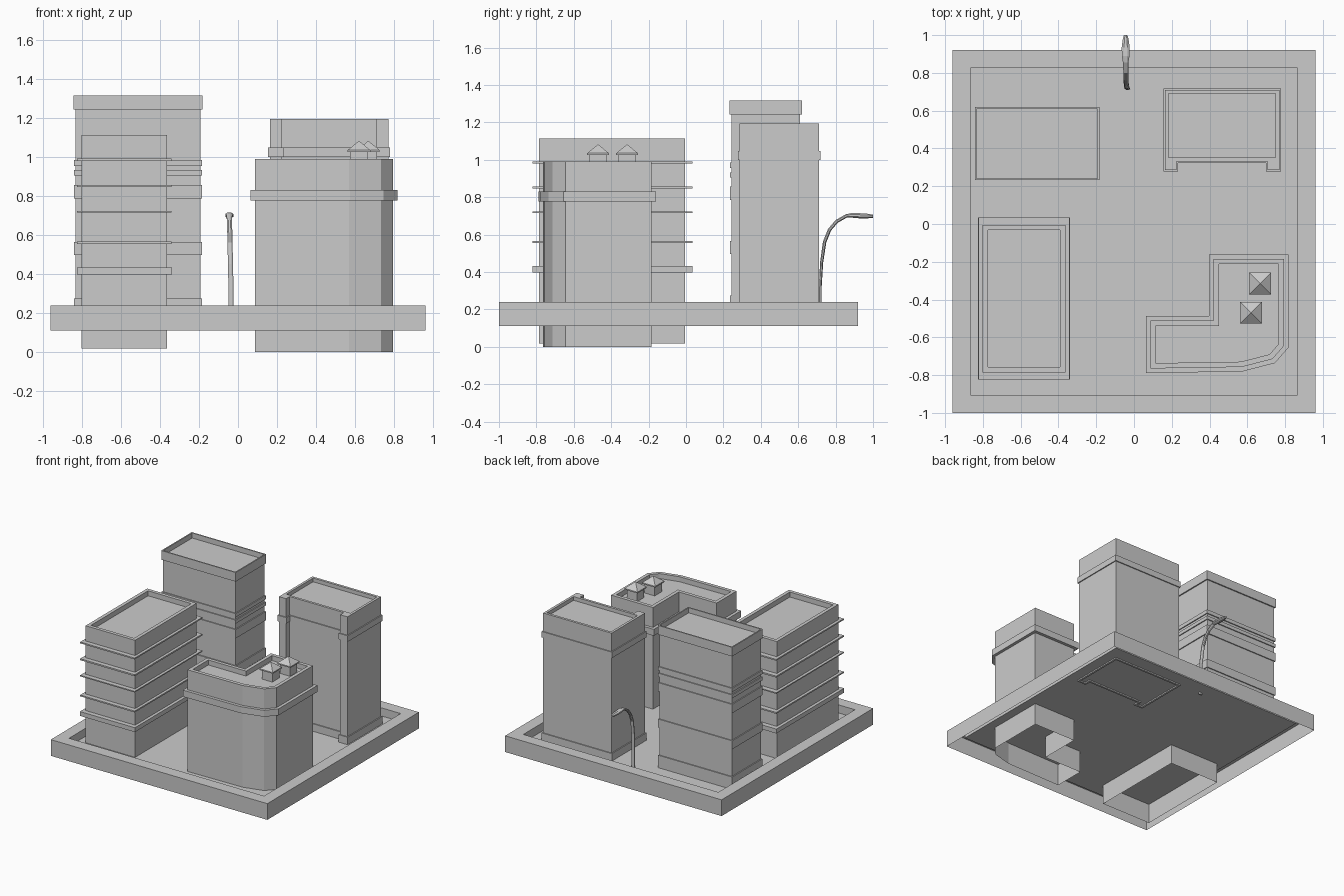
import bpy, bmesh, math
from mathutils import Vector

if "Cube" in bpy.data.objects:
    bpy.data.objects.remove(bpy.data.objects["Cube"])

FLOOR = 0.175


def loft(name, loops, cap_start=False, cap_end=True, closed=False):
    """Skin a stack of equal-length point loops into one mesh."""
    bm = bmesh.new()
    rows = [[bm.verts.new(p) for p in loop] for loop in loops]
    pairs = list(zip(rows, rows[1:])) + ([(rows[-1], rows[0])] if closed else [])
    n = len(rows[0])
    for a, b in pairs:
        for i in range(n):
            j = (i + 1) % n
            bm.faces.new((a[i], a[j], b[j], b[i]))
    if cap_start:
        bm.faces.new(rows[0][::-1])
    if cap_end and not closed:
        bm.faces.new(rows[-1])
    if closed or cap_start:
        bmesh.ops.recalc_face_normals(bm, faces=bm.faces[:])
    me = bpy.data.meshes.new(name)
    bm.to_mesh(me)
    bm.free()
    ob = bpy.data.objects.new(name, me)
    bpy.context.collection.objects.link(ob)
    return ob


def rect(x0, x1, y0, y1):
    return [(x0, y0), (x1, y0), (x1, y1), (x0, y1)]


def grow(poly, d):
    """Offset a counter-clockwise outline outward by d with mitred corners."""
    out = []
    for i, p in enumerate(poly):
        p, a, b = Vector(p), Vector(poly[i - 1]), Vector(poly[(i + 1) % len(poly)])
        e1, e2 = (p - a).normalized(), (b - p).normalized()
        n1, n2 = Vector((e1.y, -e1.x)), Vector((e2.y, -e2.x))
        out.append(tuple(p + (n1 + n2) * (d / (1 + n1.dot(n2)))))
    return out


def at(poly, z):
    return [(x, y, z) for x, y in poly]


def shell(name, poly, z0, z1, wall, depth):
    """Open-bottomed walls with a parapet and a sunken top."""
    inner = grow(poly, -wall)
    return loft(name, [at(poly, z0), at(poly, z1), at(inner, z1), at(inner, z1 - depth)])


def band(name, poly, d, z0, z1, inner=0.004):
    """Ring that wraps around a wall outline."""
    o, i = grow(poly, d), grow(poly, -inner)
    return loft(name, [at(o, z0), at(o, z1), at(i, z1), at(i, z0)], closed=True)


# Ground tray with raised rim
shell("base_tray", rect(-0.96, 0.96, -1.0, 0.92), 0.11, 0.24, 0.095, 0.24 - FLOOR)

# Front left block with floor ledges
p = rect(-0.802, -0.363, -0.785, -0.005)
shell("ledge_block", p, 0.018, 1.113, 0.028, 0.04)
for k, (a, b) in enumerate([(0.398, 0.433), (0.555, 0.566), (0.715, 0.724),
                            (0.845, 0.857), (0.98, 0.991)]):
    band(f"ledge_{k}", p, 0.024 if k == 0 else 0.022, a, b)
    if k:  # deeper lips at the front and back
        for y0, y1 in ((-0.822, -0.785), (-0.005, 0.035)):
            q = rect(-0.824, -0.341, y0, y1)
            loft(f"ledge_lip_{k}", [at(q, a), at(q, b)], cap_start=True)
    else:
        for y0, y1 in ((-0.822, -0.785), (-0.005, 0.035)):
            q = rect(-0.826, -0.339, y0, y1)
            loft("ledge_lip_0", [at(q, a), at(q, b)], cap_start=True)

# Back left tower with bands and cap
p = rect(-0.833, -0.193, 0.242, 0.609)
loft("banded_tower", [at(p, FLOOR), at(p, 1.275)])
for k, (a, b) in enumerate([(FLOOR, 0.275), (0.497, 0.565), (0.786, 0.857),
                            (0.905, 0.933), (0.955, 0.985)]):
    band(f"tower_band_{k}", p, 0.008, a, b)
band("tower_cap", p, 0.01, 1.243, 1.316, 0.0)

# Back right tower with two front pillars
p = [(0.163, 0.286), (0.226, 0.286), (0.226, 0.332), (0.706, 0.332), (0.706, 0.286),
     (0.77, 0.286), (0.77, 0.71), (0.163, 0.71)]
top = rect(0.183, 0.75, 0.352, 0.69)
mid = [top[0], (0.226, 0.352), (0.226, 0.352), (0.706, 0.352), (0.706, 0.352),
       top[1], top[2], top[3]]
loft("pillar_tower_walls", [at(p, FLOOR), at(p, 1.165)])
t = rect(0.163, 0.77, 0.332, 0.71)
inner = rect(0.183, 0.75, 0.352, 0.69)
loft("pillar_tower_parapet", [at(t, 1.16), at(t, 1.195), at(inner, 1.195), at(inner, 1.16)],
     closed=True)
for x0, x1 in ((0.163, 0.226), (0.706, 0.77)):
    q = rect(x0, x1, 0.286, 0.332)
    loft("pillar_top", [at(q, 1.16), at(q, 1.195)])
band("pillar_tower_band", p, 0.008, 1.0, 1.048)
band("pillar_tower_plinth", p, 0.008, 0.165, 0.235, 0.008)

# Front right L-shaped block with rounded corner
p = [(0.087, -0.765), (0.57, -0.757), (0.733, -0.715), (0.794, -0.645), (0.794, -0.185),
     (0.422, -0.185), (0.422, -0.512), (0.087, -0.512)]
shell("corner_block", p, 0.0, 0.99, 0.028, 0.04)
band("corner_block_band", p, 0.024, 0.778, 0.83)

# Roof vents with pyramid lids
for k, (x, y) in enumerate([(0.62, -0.47), (0.668, -0.315)]):
    def sq(r, z):
        return at(rect(x - r, x + r, y - r, y + r), z)
    loft(f"roof_vent_{k}", [sq(0.045, 0.94), sq(0.045, 1.027)])
    loft(f"vent_lid_{k}", [sq(0.058, 1.025), sq(0.058, 1.035), sq(0.001, 1.082)],
         cap_start=True)

# Street lamp: y, z, half width, half thickness along the arm
path = [(0.717, 0.16, 0.014, 0.008), (0.718, 0.32, 0.014, 0.008), (0.725, 0.45, 0.014, 0.009),
        (0.741, 0.56, 0.014, 0.01), (0.767, 0.625, 0.014, 0.01), (0.805, 0.67, 0.014, 0.01),
        (0.858, 0.7, 0.016, 0.01), (0.89, 0.703, 0.022, 0.014), (0.935, 0.7, 0.023, 0.015),
        (0.975, 0.699, 0.017, 0.013), (0.999, 0.698, 0.011, 0.009)]
loops = []
for i, (y, z, w, h) in enumerate(path):
    a, b = path[max(i - 1, 0)], path[min(i + 1, len(path) - 1)]
    d = Vector((b[0] - a[0], b[1] - a[1])).normalized()
    cx = -0.034 - 0.01 * min(1, max(0, (z - 0.24) / 0.46))
    loops.append([(cx + w * math.cos(s), y - d.y * h * math.sin(s), z + d.x * h * math.sin(s))
                  for s in (math.tau * (k + 0.5) / 8 for k in range(8))])
loft("street_lamp", loops, cap_start=True)
